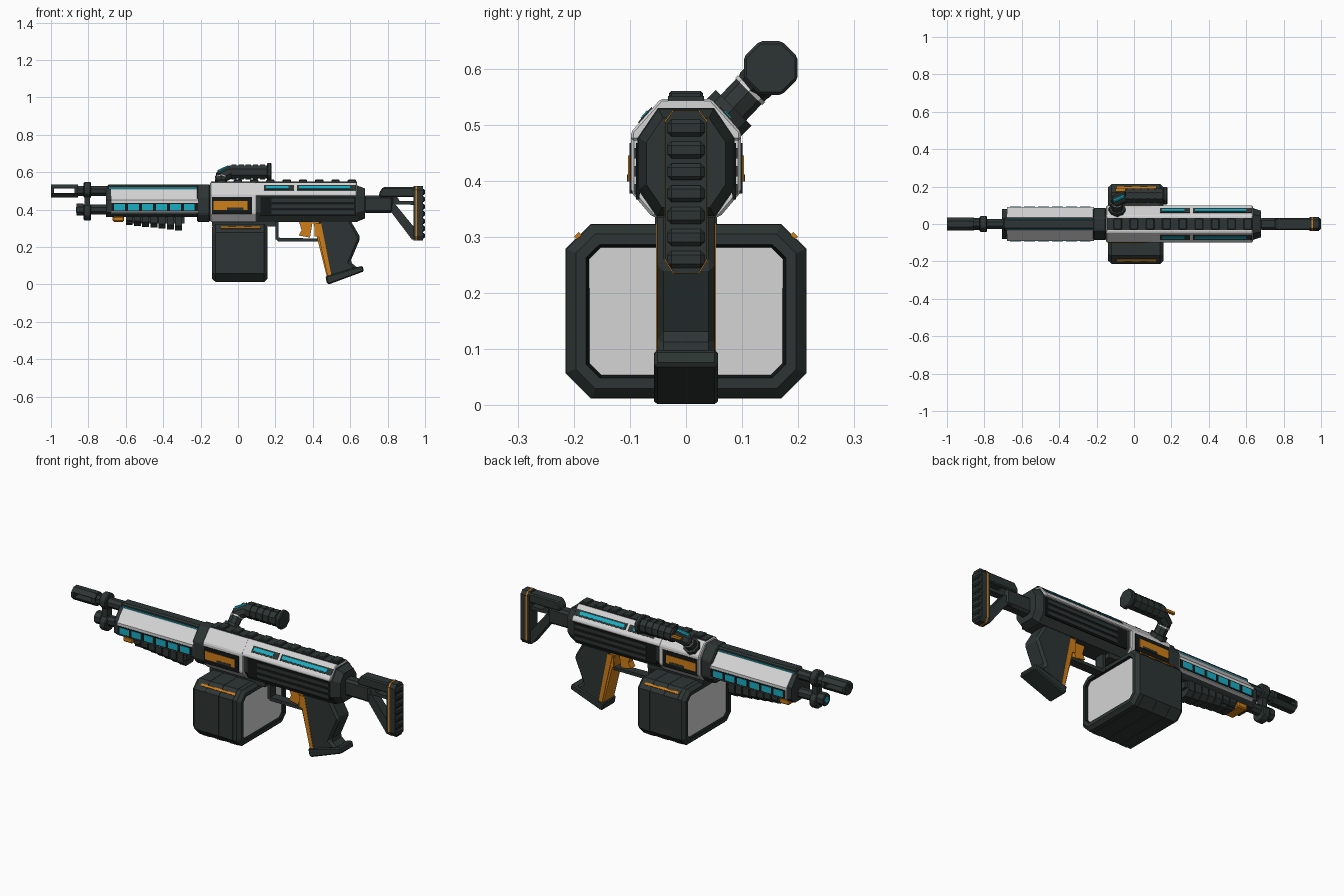
import bpy, bmesh, math
from mathutils import Vector

cube = bpy.data.objects.get("Cube")
if cube:
    bpy.data.objects.remove(cube, do_unlink=True)


def material(name, rgb):
    m = bpy.data.materials.new(name)
    m.use_nodes = True
    m.diffuse_color = (*rgb, 1)
    m.node_tree.nodes["Principled BSDF"].inputs["Base Color"].default_value = (*rgb, 1)
    return m


DARK = material("dark slate", (0.026, 0.036, 0.034))
WHITE = material("off white", (0.66, 0.66, 0.66))
BLACK = material("black recess", (0.007, 0.009, 0.009))
ORANGE = material("orange", (0.62, 0.21, 0.01))
CYAN = material("cyan glow", (0.01, 0.42, 0.55))


def finish(name, bm, mats, bevel=0):
    bmesh.ops.recalc_face_normals(bm, faces=bm.faces)
    mesh = bpy.data.meshes.new(name)
    bm.to_mesh(mesh)
    bm.free()
    for m in mats:
        mesh.materials.append(m)
    ob = bpy.data.objects.new(name, mesh)
    bpy.context.collection.objects.link(ob)
    if bevel:
        mod = ob.modifiers.new("edge", 'BEVEL')
        mod.width, mod.segments, mod.limit_method = bevel, 1, 'ANGLE'
    return ob


def prism_mesh(pts, axis, a, b, taper=1):
    # outline is (y, z) along x, or (x, z) along y; taper scales the far end
    bm = bmesh.new()
    cu = sum(p[0] for p in pts) / len(pts)
    cv = sum(p[1] for p in pts) / len(pts)
    rings = []
    for t, s in ((a, 1), (b, taper)):
        ring = []
        for u, v in pts:
            u, v = cu + (u - cu) * s, cv + (v - cv) * s
            ring.append(bm.verts.new((t, u, v) if axis == 'x' else (u, t, v)))
        rings.append(ring)
    n = len(pts)
    for i in range(n):
        j = (i + 1) % n
        bm.faces.new((rings[0][i], rings[0][j], rings[1][j], rings[1][i]))
    ends = [bm.faces.new(r) for r in rings]
    bmesh.ops.recalc_face_normals(bm, faces=bm.faces)
    return bm, ends


def prism(name, pts, axis, a, b, mat, bevel=0, taper=1):
    return finish(name, prism_mesh(pts, axis, a, b, taper)[0], [mat], bevel)


def side_prism(name, pts, half, mat, bevel=0):
    return prism(name, pts, 'y', -half, half, mat, bevel)


def box(name, x, y, z, mat, bevel=0):
    return prism(name, [(x[0], z[0]), (x[1], z[0]), (x[1], z[1]), (x[0], z[1])], 'y', *y, mat, bevel)


def mirror(half):
    return half + [(-y, z) for y, z in reversed(half)]


def octagon(y, z, flat):
    r = flat / math.cos(math.pi / 8)
    return [(y + r * math.cos(math.pi * (k + .5) / 4), z + r * math.sin(math.pi * (k + .5) / 4)) for k in range(8)]


def bar(name, p, q, r, mat):
    # octagonal bar between two points
    p, q = Vector(p), Vector(q)
    bm = bmesh.new()
    bmesh.ops.create_cone(bm, cap_ends=True, segments=8, radius1=r, radius2=r, depth=(q - p).length)
    bmesh.ops.transform(bm, verts=bm.verts, matrix=(q - p).to_track_quat('Z', 'Y').to_matrix().to_4x4())
    bmesh.ops.translate(bm, verts=bm.verts, vec=(p + q) / 2)
    return finish(name, bm, [mat])


def strips(name, x0, x1, y, z, angle, width, thick, mat):
    # thin plate lying on a sloping face, on both sides
    n = Vector((math.cos(angle), math.sin(angle)))
    t = Vector((-n.y, n.x)) * width / 2
    c = Vector((y, z))
    pts = [tuple(v) for v in (c - t - n * thick, c + t - n * thick, c + t + n * thick, c - t + n * thick)]
    for side, s in (("left", 1), ("right", -1)):
        prism(name + "_" + side, [(s * u, v) for u, v in pts], 'x', x0, x1, mat)


# receiver: white front block, dark rear block under a white shell
front = mirror([(.06, .335), (.098, .38), (.098, .485), (.045, .545)])
rear = mirror([(.052, .335), (.086, .385), (.086, .477), (.05, .53)])
shell = mirror([(.098, .472), (.098, .487), (.045, .546)])
prism("receiver_front", front, 'x', -.15, .1, WHITE, .005)
prism("receiver_rear", rear, 'x', .1, .64, DARK)
prism("receiver_shell", shell, 'x', .09, .635, WHITE, .004)
prism("receiver_end_cap", rear, 'x', .635, .68, DARK, 0, .82)
box("receiver_skirt", (-.14, .2), (-.05, .05), (.31, .345), DARK)
for k in range(3):
    strips("receiver_rib", .18, .62, .087, .385 + .032 * k, 0, .018, .005, DARK)
strips("receiver_groove", .12, .63, .086, .417, 0, .1, .003, BLACK)
strips("side_recess", -.14, .075, .098, .422, 0, .09, .003, BLACK)
strips("side_panel", -.13, .05, .098, .422, 0, .046, .0055, ORANGE)
strips("side_notch", -.06, .03, .1, .405, 0, .012, .0048, DARK)
slope = math.atan2(.053, .06)
for x0, x1 in ((.14, .3), (.315, .63)):
    strips("vent_frame", x0, x1, .072, .516, slope, .036, .0025, DARK)
    strips("vent_glow", x0 + .01, x1 - .03, .072, .516, slope, .018, .0045, CYAN)

# top rail
box("rail_base", (-.145, .635), (-.032, .032), (.53, .551), DARK)
for k in range(9):
    x = -.11 + .087 * k
    box("rail_block", (x, x + .045), (-.03, .03), (.545, .56), DARK, .004)

# handguard
guard = mirror([(.05, .36), (.08, .385), (.08, .45), (.03, .51)])
prism("handguard_core", guard, 'x', -.705, -.2, DARK)
box("handguard_top", (-.7, -.2), (-.03, .03), (.49, .533), DARK, .008)
strips("handguard_glow_line", -.69, -.22, .03, .513, 0, .008, .003, CYAN)
for side, s in (("left", 1), ("right", -1)):
    panel = [(.07, .378), (.09, .385), (.09, .45), (.034, .511), (.03, .5), (.07, .45)]
    prism("handguard_panel_" + side, [(s * y, z) for y, z in panel], 'x', -.68, -.215, WHITE)
strips("window_recess", -.675, -.215, .09, .412, 0, .046, .002, BLACK)
for k in range(6):
    x = -.662 + .0745 * k
    strips("window", x, x + .058, .09, .412, 0, .034, .004, CYAN)
collar = mirror([(.05, .335), (.085, .375), (.085, .47), (.035, .535)])
prism("handguard_collar", collar, 'x', -.22, -.148, DARK, .006)

# ribbed fore grip and orange catch
for k in range(7):
    x = -.6 + .044 * k
    low = .318 - .005 * k
    prism("fore_grip_rib", mirror([(.03, low), (.055, low + .025), (.055, .375)]), 'x', x, x + .037, DARK)
box("fore_grip_core", (-.6, -.285), (-.045, .045), (.325, .375), DARK)
box("fore_catch", (-.67, -.61), (-.055, .055), (.335, .365), ORANGE, .006)

# barrels, clamp and slotted muzzle
prism("barrel", octagon(0, .5, .026), 'x', -.87, -.69, DARK)
prism("lower_tube", octagon(0, .4, .026), 'x', -.86, -.69, DARK)
prism("lower_tube_cap", octagon(0, .4, .032), 'x', -.863, -.825, DARK)
prism("lower_tube_glow", octagon(0, .4, .015), 'x', -.866, -.86, CYAN)
prism("clamp_upper", octagon(0, .505, .042), 'x', -.825, -.785, DARK, .005)
prism("clamp_lower", octagon(0, .385, .042), 'x', -.825, -.785, DARK, .005)
box("clamp_web", (-.82, -.79), (-.022, .022), (.35, .54), DARK)
for x0, x1 in ((-1, -.985), (-.875, -.855)):
    prism("muzzle_ring", octagon(0, .5, .035), 'x', x0, x1, DARK)
prism("muzzle_bore", octagon(0, .5, .02), 'x', -1, -.9985, BLACK)
for s in (1, -1):
    half = [(.035, .5 + s * .012), (.035, .5 + s * .015), (.015, .5 + s * .035)]
    prism("muzzle_shell", mirror(half), 'x', -.99, -.865, DARK)

# box magazine with recessed pale end faces
mag = mirror([(.168, .013), (.213, .058), (.213, .278), (.168, .322)])
bm, ends = prism_mesh(mag, 'x', -.12, .14)
for end in ends:
    bmesh.ops.inset_region(bm, faces=[end], thickness=.018, depth=.018)
    bmesh.ops.inset_region(bm, faces=[end], thickness=.02)
    rim = bmesh.ops.inset_region(bm, faces=[end], thickness=.006, depth=-.012)["faces"]
    for f in rim:
        f.material_index = 1
    end.material_index = 2
finish("magazine", bm, [DARK, BLACK, WHITE])
wide = [(y * 1.008, .1675 + (z - .1675) * 1.008) for y, z in mag]
for x in (-.075, .01, .095):
    prism("magazine_band", wide, 'x', x - .022, x + .022, DARK)
strips("magazine_stripe", -.09, .12, .1915, .301, math.pi / 4, .012, .005, ORANGE)

# pistol grip with orange front strip
side_prism("pistol_grip", [(.425, .345), (.6, .345), (.655, .25), (.6, .12), (.645, .085), (.49, .035)], .052, DARK, .012)
side_prism("grip_strip", [(.4, .34), (.45, .34), (.505, .05), (.475, .04)], .045, ORANGE)
strips("grip_strip_edge", .41, .45, .046, .29, 0, .07, .003, ORANGE)
for s in (1, -1):
    pts = [(.415, .325), (.445, .325), (.5, .045), (.48, .04)]
    prism("grip_strip_side", pts, 'y', s * .05, s * .0535, ORANGE)
side_prism("grip_base", [(.468, .045), (.665, .1), (.674, .07), (.485, .0), (.474, .008)], .057, DARK, .006)

# trigger and guard
side_prism("trigger", [(.325, .34), (.4, .34), (.385, .25), (.325, .262), (.34, .29)], .02, ORANGE)
box("guard_front", (.2, .217), (-.025, .025), (.24, .34), DARK)
side_prism("guard_bottom", [(.2, .243), (.215, .23), (.43, .23), (.43, .245), (.2, .25)], .025, DARK)

# stock: tube, frame and butt
box("stock_tube", (.67, .83), (-.032, .032), (.383, .475), DARK, .012)
side_prism("stock_beam", [(.755, .49), (.775, .52), (.95, .52), (.95, .468), (.755, .468)], .032, DARK, .006)
side_prism("stock_bar", [(.8, .43), (.8, .47), (.85, .47), (.865, .445), (.95, .445), (.95, .425)], .02, DARK)
side_prism("stock_strut", [(.795, .385), (.8, .43), (.84, .43), (.95, .295), (.95, .24), (.93, .24), (.82, .385)], .026, DARK)
butt = mirror([(.022, .235), (.037, .26), (.037, .505), (.022, .525)])
prism("butt_pad", butt, 'x', .938, .99, DARK)
big = [(y * 1.04, .38 + (z - .38) * 1.01) for y, z in butt]
prism("butt_stripe", big, 'x', .95, .958, ORANGE)
for k in range(7):
    z = .245 + .039 * k
    box("butt_rib", (.975, 1), (-.033, .033), (z, z + .03), DARK, .007)

# angled side handle
bar("handle_base", (-.09, .055, .5), (-.09, .085, .53), .045, DARK)
bar("handle_arm", (-.09, .07, .515), (-.09, .13, .578), .032, DARK)
bar("handle_ring", (-.09, .112, .559), (-.09, .117, .564), .034, WHITE)
bar("handle_elbow", (-.1, .122, .57), (-.035, .152, .602), .034, DARK)
bar("handle_glow", (-.105, .125, .602), (-.05, .15, .628), .01, CYAN)
box("handle_mark", (-.1, -.045), (.175, .19), (.598, .61), ORANGE)
prism("handle_grip", octagon(.151, .601, .036), 'x', -.045, .16, DARK)
for k in range(5):
    x = -.035 + .038 * k
    prism("handle_rib", octagon(.151, .601, .04), 'x', x, x + .028, DARK)
prism("handle_cap", octagon(.151, .601, .048), 'x', .155, .18, DARK, .005)
